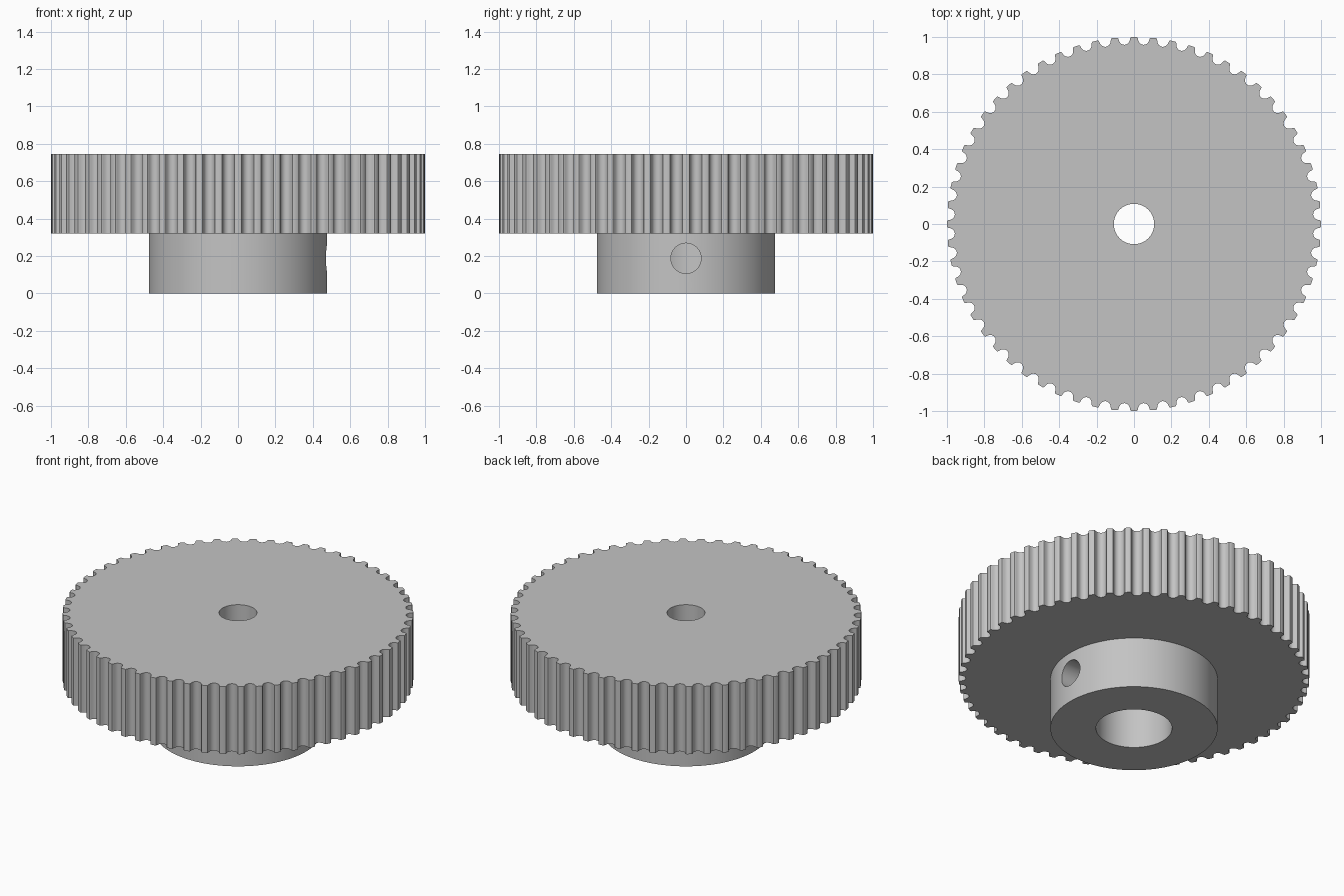
import bpy
import bmesh
from math import pi, sin, cos, radians

if "Cube" in bpy.data.objects:
    bpy.data.objects.remove(bpy.data.objects["Cube"], do_unlink=True)

TEETH = 60
HEIGHT = 0.745      # overall height
HUB_TOP = 0.32      # underside of the toothed wheel

metal = bpy.data.materials.new("light grey metal")
metal.use_nodes = True
grey = (0.55, 0.55, 0.55, 1)
metal.diffuse_color = grey
metal.node_tree.nodes["Principled BSDF"].inputs["Base Color"].default_value = grey


def prism(name, outline, z0, z1):
    """Extrude a flat outline from z0 up to z1."""
    bm = bmesh.new()
    face = bm.faces.new([bm.verts.new((x, y, z0)) for x, y in outline])
    top = bmesh.ops.extrude_face_region(bm, geom=[face])["geom"]
    bmesh.ops.translate(bm, vec=(0, 0, z1 - z0),
                        verts=[v for v in top if isinstance(v, bmesh.types.BMVert)])
    bmesh.ops.recalc_face_normals(bm, faces=bm.faces)
    mesh = bpy.data.meshes.new(name)
    bm.to_mesh(mesh)
    bm.free()
    obj = bpy.data.objects.new(name, mesh)
    bpy.context.collection.objects.link(obj)
    mesh.materials.append(metal)
    return obj


def circle(radius, sides):
    return [(radius * cos(2 * pi * i / sides), radius * sin(2 * pi * i / sides))
            for i in range(sides)]


def combine(target, tool, operation):
    """Apply a boolean and remove the tool."""
    mod = target.modifiers.new(operation.lower(), "BOOLEAN")
    mod.operation = operation
    mod.solver = "EXACT"
    mod.object = tool
    bpy.context.view_layer.objects.active = target
    bpy.ops.object.modifier_apply(modifier=mod.name)
    bpy.data.objects.remove(tool, do_unlink=True)


# Toothed wheel: rounded belt grooves, given as (half width, depth)
half_groove = [(0.0385, 0.0), (0.0345, 0.002), (0.0318, 0.007), (0.0307, 0.0127),
               (0.029, 0.0182), (0.0268, 0.0235), (0.024, 0.0286),
               (0.019, 0.0338), (0.0127, 0.0375), (0.0068, 0.0398)]
groove = [(-w, d) for w, d in half_groove] + [(0, 0.0405)] + \
         [(w, d) for w, d in reversed(half_groove)]
wheel_outline = []
for i in range(TEETH):
    middle = 2 * pi * (i + 0.5) / TEETH
    for width, depth in groove:
        a, r = middle + width, 1 - depth
        wheel_outline.append((r * cos(a), r * sin(a)))
pulley = prism("toothed_pulley", wheel_outline, HUB_TOP, HEIGHT)

# Hub below the wheel
combine(pulley, prism("hub", circle(0.477, 128), 0, 0.5), "UNION")

# Shaft bore: wide from below, narrow at the top
combine(pulley, prism("wide_bore", circle(0.217, 96), -0.1, 0.425), "DIFFERENCE")
combine(pulley, prism("narrow_bore", circle(0.108, 64), 0.3, 0.9), "DIFFERENCE")

# Set screw hole through one side of the hub
screw_hole = prism("screw_hole", circle(0.081, 48), 0.1, 0.7)
screw_hole.rotation_euler = (0, radians(90), 0)
screw_hole.location = (0, 0, 0.188)
bpy.context.view_layer.update()
combine(pulley, screw_hole, "DIFFERENCE")

# Smooth round walls, sharp rims
bpy.ops.object.select_all(action="DESELECT")
pulley.select_set(True)
bpy.context.view_layer.objects.active = pulley
bpy.ops.object.shade_smooth_by_angle(angle=radians(32))
